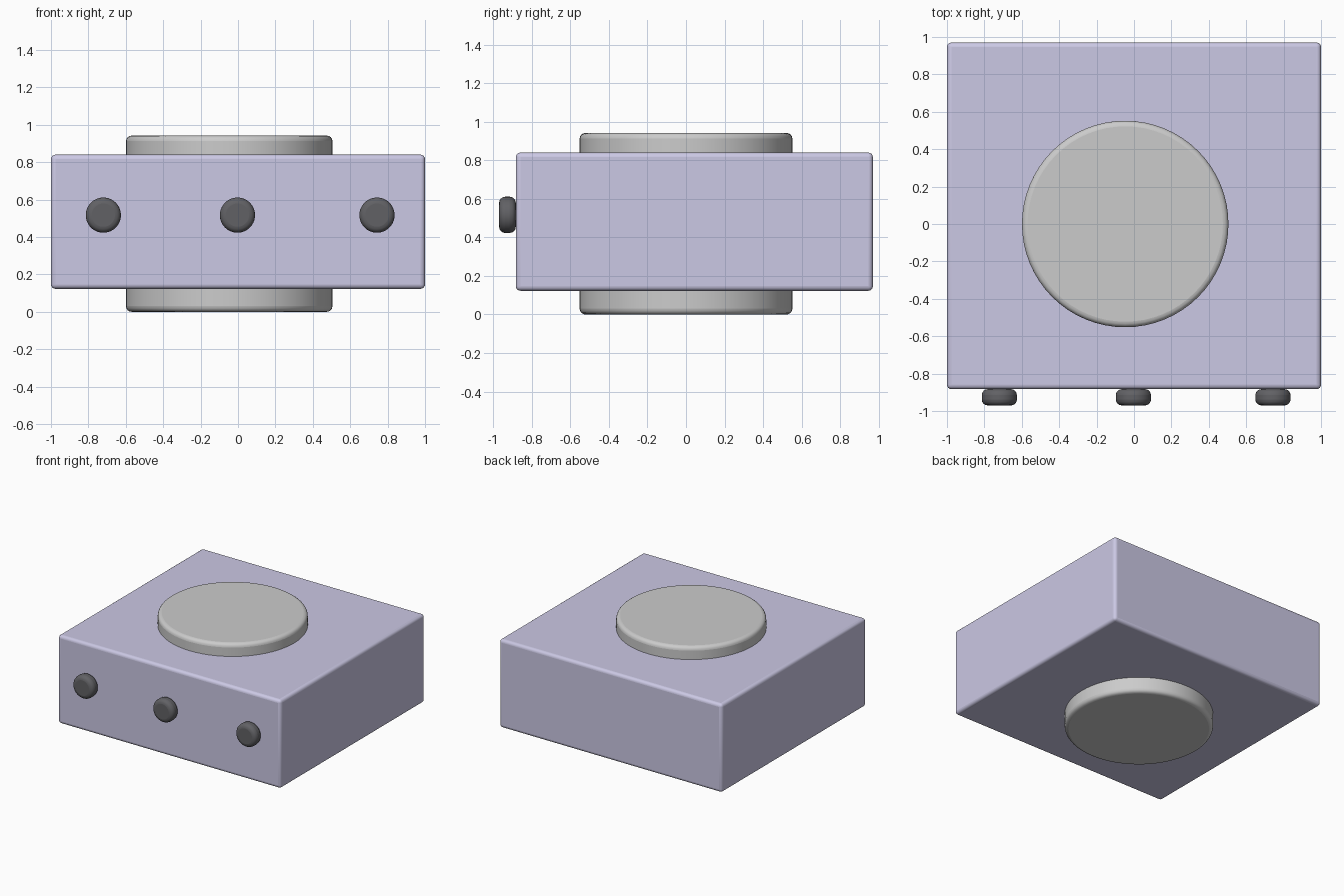
import bpy, math

if "Cube" in bpy.data.objects:
    bpy.data.objects.remove(bpy.data.objects["Cube"])


def material(name, rgb):
    m = bpy.data.materials.new(name)
    m.diffuse_color = (*rgb, 1)
    m.use_nodes = True
    m.node_tree.nodes["Principled BSDF"].inputs["Base Color"].default_value = m.diffuse_color
    return m


def finish(name, bevel, mat=None):
    ob = bpy.context.object
    ob.name = name
    bpy.ops.object.transform_apply(location=False, rotation=True, scale=True)
    mod = ob.modifiers.new("rounded_edges", 'BEVEL')
    mod.width = bevel
    mod.segments = 4
    mod.limit_method = 'ANGLE'
    mod.angle_limit = math.radians(40)
    bpy.ops.object.shade_smooth_by_angle(angle=math.radians(40))
    if mat:
        ob.data.materials.append(mat)
    return ob


def cylinder(name, radius, depth, location, bevel, rotation=(0, 0, 0), mat=None):
    bpy.ops.mesh.primitive_cylinder_add(vertices=64, radius=radius, depth=depth,
                                        location=location, rotation=rotation)
    return finish(name, bevel, mat)


violet = material("violet_grey", (0.60, 0.58, 0.78))
dark = material("dark_grey", (0.12, 0.12, 0.13))

# Main box
x0, x1, y0, y1, z0, z1 = -1.0, 1.0, -0.883, 0.97, 0.123, 0.84
bpy.ops.mesh.primitive_cube_add(size=1, location=((x0 + x1) / 2, (y0 + y1) / 2, (z0 + z1) / 2))
bpy.context.object.scale = (x1 - x0, y1 - y0, z1 - z0)
finish("housing", 0.024, violet)

# Round core showing as a plate above and a foot below
cylinder("round_core", 0.552, 0.942, (-0.047, 0, 0.471), 0.03)

# Three front knobs
for side, x in (("left", -0.72), ("middle", -0.003), ("right", 0.743)):
    cylinder(side + "_knob", 0.094, 0.087, (x, -0.9265, 0.517), 0.032,
             (math.radians(90), 0, 0), dark)
